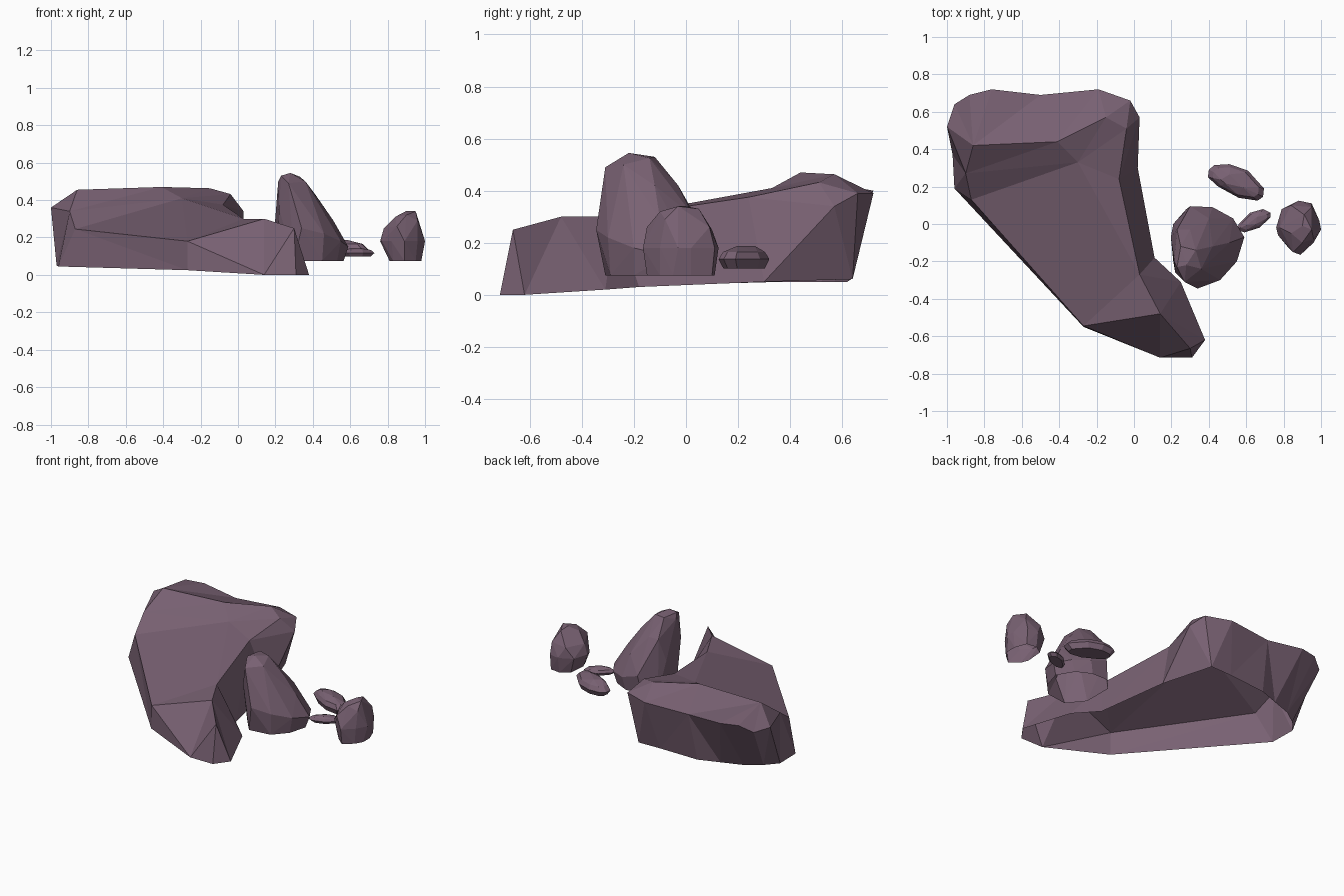
import bpy, bmesh
from mathutils import Vector
from mathutils.geometry import delaunay_2d_cdt

if "Cube" in bpy.data.objects:
    bpy.data.objects.remove(bpy.data.objects["Cube"])

stone = bpy.data.materials.new("mauve_stone")
stone.diffuse_color = (0.19, 0.12, 0.17, 1)
stone.use_nodes = True
stone.node_tree.nodes["Principled BSDF"].inputs["Base Color"].default_value = stone.diffuse_color


def finish(name, bm):
    bmesh.ops.triangulate(bm, faces=bm.faces[:])
    bmesh.ops.recalc_face_normals(bm, faces=bm.faces[:])
    me = bpy.data.meshes.new(name)
    bm.to_mesh(me)
    bm.free()
    me.materials.append(stone)
    ob = bpy.data.objects.new(name, me)
    bpy.context.collection.objects.link(ob)


def ring(outline, z, scale=1.0):
    """Copy of a plan outline at height z, scaled about its centre."""
    cx = sum(p[0] for p in outline) / len(outline)
    cy = sum(p[1] for p in outline) / len(outline)
    return [(cx + (x - cx) * scale, cy + (y - cy) * scale, z) for x, y in outline]


def hull_rock(name, points, open_below=None):
    bm = bmesh.new()
    for p in points:
        bm.verts.new(p)
    bmesh.ops.convex_hull(bm, input=bm.verts[:])
    loose = [v for v in bm.verts if not v.link_faces]
    bmesh.ops.delete(bm, geom=loose, context='VERTS')
    if open_below is not None:
        under = [f for f in bm.faces if all(v.co.z < open_below for v in f.verts)]
        bmesh.ops.delete(bm, geom=under, context='FACES')
    finish(name, bm)


# Large slab: wall columns (foot, rim), counter-clockwise from the front tip
columns = [
    ((.14, -.715, 0), (.14, -.48, .30)),
    ((.31, -.715, 0), (.30, -.665, .25)),
    ((.38, -.62, 0), (.30, -.665, .25)),
    ((.25, -.31, .02), (.14, -.48, .30)),
    ((.11, -.18, .03), (.03, -.27, .30)),
    ((.02, .30, .05), (-.08, .24, .375)),
    ((-.09, .64, .06), (.03, .57, .34)),
    ((-.09, .64, .06), (-.02, .66, .39)),
    ((-.25, .635, .06), (-.19, .72, .39)),
    ((-.52, .62, .05), (-.50, .69, .38)),
    ((-.66, .57, .05), (-.76, .72, .40)),
    ((-.80, .52, .05), (-.88, .69, .405)),
    ((-.90, .45, .05), (-.96, .64, .36)),
    ((-.97, .37, .05), (-1.0, .52, .36)),
    ((-.96, .19, .045), (-.90, .27, .34)),
    ((-.96, .19, .045), (-.87, .13, .245)),
    ((-.27, -.55, .025), (-.27, -.545, .18)),
]
bm = bmesh.new()
cache = {}


def vert(p):
    if p not in cache:
        cache[p] = bm.verts.new(p)
    return cache[p]


def face(points):
    unique = list(dict.fromkeys(points))
    if len(unique) > 2:
        bm.faces.new([vert(p) for p in unique])


for (b0, r0), (b1, r1) in zip(columns, columns[1:] + columns[:1]):
    face([b0, b1, r1, r0])

# Slab top: rim plus crest points, with the crest lines kept as edges
rim = [r for b, r in columns[3:]]
crest = [(-.86, .42, .455), (-.41, .44, .47), (-.15, .57, .463), (-.30, .33, .41), (-.04, .51, .432)]
pts = rim + crest
n = len(rim)
edges = [(i, (i + 1) % n) for i in range(n)]
edges += [(n, n + 1), (n + 1, n + 2), (11, n + 3), (n + 3, 2), (2, n + 4), (n + 4, 4), (n + 2, n + 4)]
out = delaunay_2d_cdt([Vector(p[:2]) for p in pts], edges, [], 1, 1e-5)
for f in out[2]:
    face([pts[out[3][i][0]] for i in f])
finish("large_slab_rock", bm)

# Tall leaning rock, open underneath
base = [(.21, -.2), (.3, -.31), (.45, -.29), (.53, -.2), (.565, -.08),
        (.5, .03), (.4, .08), (.28, .08), (.21, 0)]
belly = [(.34, -.345, .25), (.197, -.07, .27), (.22, -.26, .35), (.59, -.07, .15),
         (.55, -.2, .18), (.46, -.3, .22), (.42, .09, .16), (.3, .095, .2), (.53, .03, .15),
         (.51, -.1, .29), (.48, -.22, .29), (.4, .03, .3)]
head = [(.215, -.2, .5), (.27, -.31, .49), (.23, -.23, .53), (.28, -.22, .545),
        (.33, -.14, .525), (.25, -.12, .53), (.36, -.24, .5), (.3, -.03, .42),
        (.23, -.03, .42), (.42, -.12, .42)]
hull_rock("tall_rock", ring(base, .075) + belly + head, .08)

# Medium rounded rock, open underneath
plan = [(.76, -.02), (.79, .08), (.88, .125), (.95, .11), (.99, .02),
        (1, -.03), (.96, -.1), (.89, -.165), (.82, -.12), (.77, -.06)]
foot = [(.81, -.05), (.82, .07), (.88, .11), (.95, .1), (.98, .02),
        (.98, -.05), (.95, -.1), (.89, -.15), (.83, -.1)]
shoulder = [(.78, -.02, .25), (.85, -.15, .26), (.84, .1, .25), (.95, .09, .26), (.96, -.08, .29)]
crown = [(.84, -.05, .31), (.9, -.1, .32), (.95, -.03, .34), (.9, -.01, .342), (.91, .05, .33)]
hull_rock("medium_rock", ring(plan, .18) + ring(foot, .075) + shoulder + crown, .08)

# Two flat pebbles
plan_a = [(.395, .25), (.40, .29), (.43, .315), (.51, .32), (.61, .285),
          (.695, .19), (.69, .145), (.66, .125), (.56, .14), (.45, .2)]
plan_b = [(.55, -.03), (.56, 0), (.62, .06), (.69, .08), (.73, .06),
          (.73, .035), (.67, -.02), (.59, -.045)]
hull_rock("back_pebble", ring(plan_a, .137) + ring(plan_a, .165, .82) + ring(plan_a[::3], .187, .4)
          + ring(plan_a, .102, .82))
hull_rock("front_pebble", ring(plan_b, .117) + ring(plan_b, .133, .78) + ring(plan_b[::3], .143, .4)
          + ring(plan_b, .099, .78))
